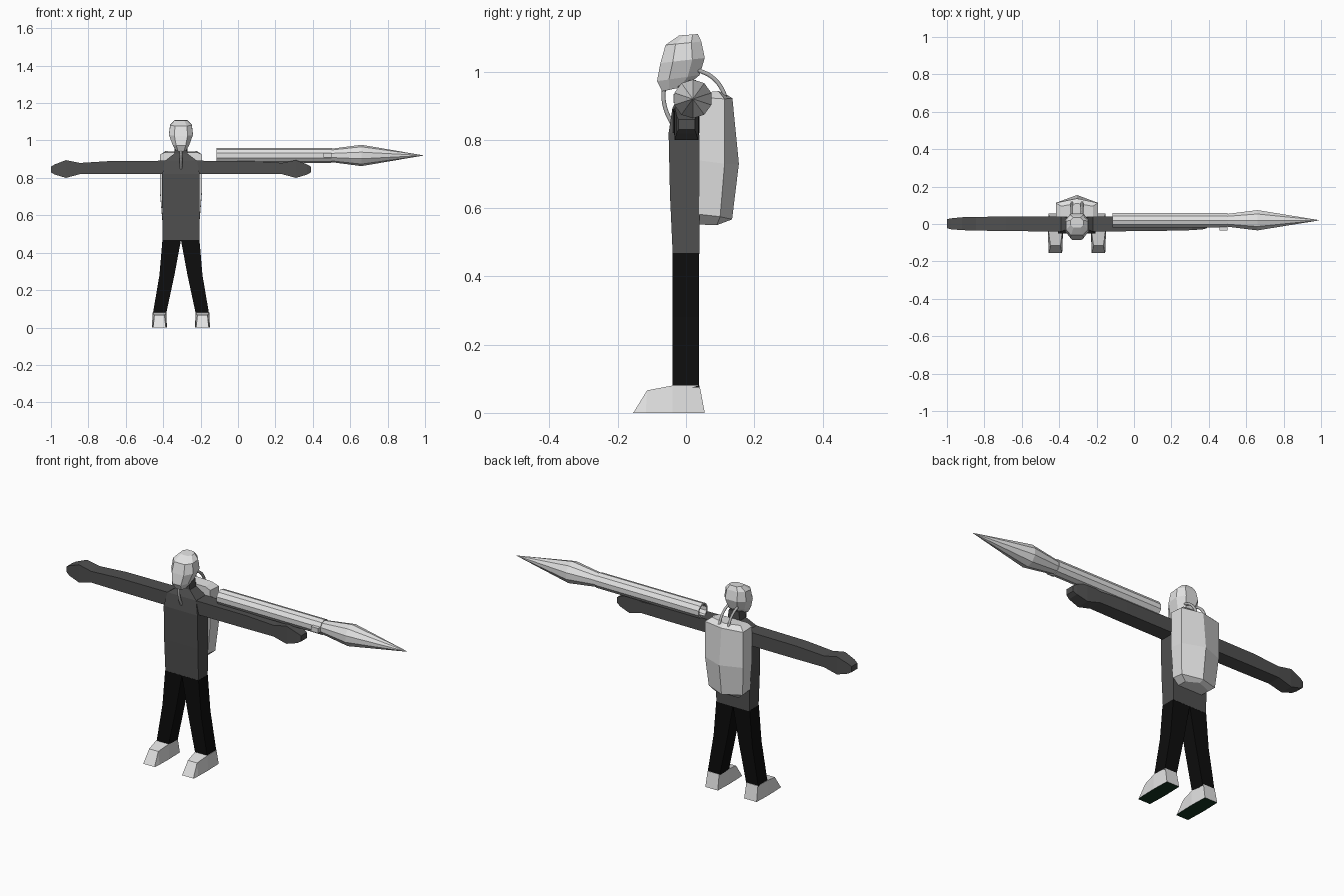
import bpy, bmesh, math
from mathutils import Vector

if "Cube" in bpy.data.objects:
    bpy.data.objects.remove(bpy.data.objects["Cube"])

CX = -0.305  # centre line of the figure


def material(name, rgb):
    m = bpy.data.materials.new(name)
    m.diffuse_color = (*rgb, 1)
    m.use_nodes = True
    m.node_tree.nodes["Principled BSDF"].inputs["Base Color"].default_value = m.diffuse_color
    return m


LIGHT = material("light grey", (0.76, 0.76, 0.76))
DARK = material("dark grey", (0.08, 0.08, 0.08))
BLACK = material("black", (0.004, 0.004, 0.004))
GREEN = material("sole green", (0.008, 0.035, 0.016))
HOSE = material("hose grey", (0.45, 0.45, 0.45))


def loft(name, rings, mat, caps=(True, True)):
    """Skin a list of equal-length point rings."""
    bm = bmesh.new()
    vs = [[bm.verts.new(p) for p in r] for r in rings]
    n = len(vs[0])
    for a, b in zip(vs, vs[1:]):
        for i in range(n):
            j = (i + 1) % n
            bm.faces.new((a[i], a[j], b[j], b[i]))
    if caps[0]:
        bm.faces.new(vs[0][::-1])
    if caps[1]:
        bm.faces.new(vs[-1])
    bmesh.ops.remove_doubles(bm, verts=bm.verts, dist=1e-5)
    bmesh.ops.recalc_face_normals(bm, faces=bm.faces)
    me = bpy.data.meshes.new(name)
    bm.to_mesh(me)
    bm.free()
    me.materials.append(mat)
    ob = bpy.data.objects.new(name, me)
    bpy.context.collection.objects.link(ob)
    return ob


def rect_z(x0, x1, y0, y1, z):
    return [(x0, y0, z), (x1, y0, z), (x1, y1, z), (x0, y1, z)]


def rect_x(x, y0, y1, z0, z1):
    return [(x, y0, z0), (x, y1, z0), (x, y1, z1), (x, y0, z1)]


def hose(name, pts, radius):
    cu = bpy.data.curves.new(name, 'CURVE')
    cu.dimensions = '3D'
    cu.bevel_depth = radius
    cu.bevel_resolution = 1
    cu.resolution_u = 5
    cu.use_fill_caps = True
    sp = cu.splines.new('BEZIER')
    sp.bezier_points.add(len(pts) - 1)
    for bp, p in zip(sp.bezier_points, pts):
        bp.co = Vector(p)
        bp.handle_left_type = bp.handle_right_type = 'AUTO'
    cu.materials.append(HOSE)
    ob = bpy.data.objects.new(name, cu)
    bpy.context.collection.objects.link(ob)


# Torso with sloping shoulders and neck
loft("torso", [rect_z(CX - w, CX + w, y0, y1, z) for w, y0, y1, z in (
    (0.098, -0.039, 0.039, 0.465), (0.1, -0.047, 0.04, 0.64),
    (0.1, -0.051, 0.04, 0.82), (0.085, -0.04, 0.04, 0.892),
    (0.035, -0.022, 0.032, 0.93), (0.03, -0.025, 0.03, 0.975))], DARK)

for s, side in ((-1, "left"), (1, "right")):
    # Arm ending in a mitten-like hand
    loft(side + "_arm", [rect_x(CX + s * d, y0, y1, z0, z1) for d, y0, y1, z0, z1 in (
        (0.07, -0.04, 0.04, 0.82, 0.892), (0.38, -0.038, 0.04, 0.82, 0.89),
        (0.54, -0.035, 0.038, 0.82, 0.88), (0.615, -0.033, 0.036, 0.80, 0.895),
        (0.675, -0.028, 0.03, 0.818, 0.872), (0.695, -0.022, 0.026, 0.83, 0.86))], DARK)

    # Trouser leg
    loft(side + "_leg", [rect_z(CX + s * a, CX + s * b, -0.04, 0.038, z) for a, b, z in (
        (0.0, 0.099, 0.468), (0.035, 0.115, 0.28), (0.079, 0.15, 0.075))], BLACK)

    # Shoe: sections from heel to toe, green underneath
    shoe = loft(side + "_shoe", [
        [(CX + s * (0.115 - b), y0, 0), (CX + s * (0.115 + b), y0, 0),
         (CX + s * (0.115 + t), y1, z), (CX + s * (0.115 - t), y1, z)]
        for b, t, y0, y1, z in (
            (0.037, 0.034, 0.055, 0.04, 0.08), (0.04, 0.037, -0.04, -0.04, 0.08),
            (0.038, 0.027, -0.118, -0.114, 0.066), (0.036, 0.033, -0.155, -0.152, 0.004))], LIGHT)
    shoe.data.materials.append(GREEN)
    for f in shoe.data.polygons:
        if f.normal.z < -0.9:
            f.material_index = 1

# Faceted head, with rings tilted upward toward the back
rings = []
for w, y0, y1, z0, z1 in ((0.028, -0.07, 0.0, 0.942, 0.957),
                          (0.045, -0.085, 0.04, 0.972, 0.99),
                          (0.064, -0.075, 0.055, 1.025, 1.04),
                          (0.058, -0.06, 0.045, 1.078, 1.088),
                          (0.034, -0.02, 0.035, 1.106, 1.11)):
    ring = []
    for u, v in ((-0.55, 0), (0.55, 0), (1, 0.28), (1, 0.72),
                 (0.55, 1), (-0.55, 1), (-1, 0.72), (-1, 0.28)):
        ring.append((CX + u * w, y0 + v * (y1 - y0), z0 + v * (z1 - z0)))
    rings.append(ring)
loft("head", rings, LIGHT)

# Backpack with a ridge down its back
loft("backpack", [
    [(CX - w, 0.038, zf), (CX + w, 0.038, zf), (CX + w, ys, zm),
     (CX, yb, zb), (CX - w, ys, zm)]
    for w, ys, yb, zf, zm, zb in (
        (0.07, 0.09, 0.11, 0.552, 0.55, 0.56), (0.1, 0.1, 0.135, 0.582, 0.575, 0.567),
        (0.113, 0.113, 0.155, 0.74, 0.73, 0.73), (0.113, 0.113, 0.136, 0.925, 0.92, 0.922),
        (0.085, 0.095, 0.11, 0.937, 0.943, 0.938))], LIGHT)

# Breathing hoses
for dx, side in ((-0.027, "left"), (0.027, "right")):
    hose(side + "_back_hose", [(CX + dx, 0.035, 1.005), (CX + dx, 0.075, 0.985),
                               (CX + dx, 0.105, 0.95), (CX + dx, 0.118, 0.915)], 0.007)
hose("front_hose", [(CX, -0.062, 0.965), (CX, -0.066, 0.925),
                    (CX, -0.058, 0.885), (CX, -0.042, 0.85)], 0.007)


def circle_x(x, r, n=10):
    return [(x, 0.02 + r * math.sin(2 * math.pi * i / n),
             0.92 + r * math.cos(2 * math.pi * i / n)) for i in range(n)]


# Shoulder launcher: hollow rear, pointed warhead and a small sight
loft("launcher_tube", [circle_x(x, r) for x, r in (
    (0.0, 0.03), (-0.115, 0.032), (-0.115, 0.04), (0.5, 0.04))], LIGHT)
loft("warhead", [circle_x(x, r) for x, r in (
    (0.5, 0.036), (0.66, 0.057), (0.99, 0.0008))], LIGHT)
loft("sight", [rect_x(x, -0.036, 0.0, 0.908, 0.934) for x in (0.458, 0.5)], LIGHT)
